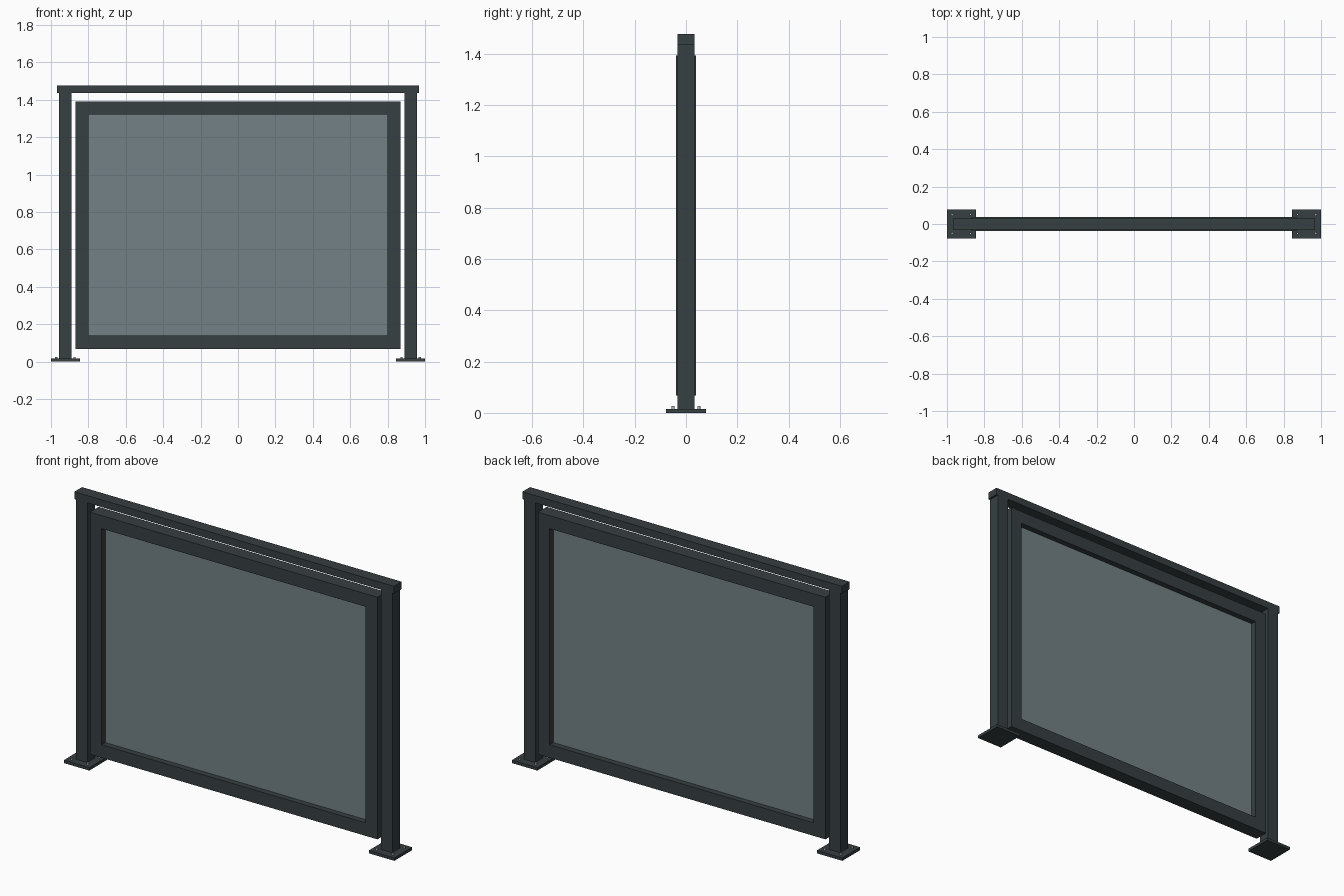
import bpy, bmesh, math

if "Cube" in bpy.data.objects:
    bpy.data.objects.remove(bpy.data.objects["Cube"])


def material(name, color):
    m = bpy.data.materials.new(name)
    m.diffuse_color = color
    m.use_nodes = True
    m.node_tree.nodes["Principled BSDF"].inputs["Base Color"].default_value = m.diffuse_color
    return m


METAL = material("dark_metal", (0.038, 0.05, 0.054, 1))
GLASS = material("tinted_glass", (0.17, 0.22, 0.235, 0.65))
STEEL = material("bolt_steel", (0.45, 0.47, 0.48, 1))


def finish(bm, name, mat):
    bmesh.ops.recalc_face_normals(bm, faces=bm.faces)
    me = bpy.data.meshes.new(name)
    bm.to_mesh(me)
    bm.free()
    me.materials.append(mat)
    ob = bpy.data.objects.new(name, me)
    bpy.context.collection.objects.link(ob)
    return ob


def box(name, x0, x1, hy, z0, z1, mat=METAL):
    bm = bmesh.new()
    bmesh.ops.create_cube(bm, size=1)
    for v in bm.verts:
        v.co = ((x0 + x1) / 2 + v.co.x * (x1 - x0), v.co.y * 2 * hy,
                (z0 + z1) / 2 + v.co.z * (z1 - z0))
    return finish(bm, name, mat)


def ring_frame(name, hx, z0, z1, w, hy):
    # one closed rectangular frame, swept around four mitred corners
    bm = bmesh.new()
    loops = []
    for sx, top in ((-1, 0), (1, 0), (1, 1), (-1, 1)):
        loop = []
        for inset, y in ((0, -hy), (w, -hy), (w, hy), (0, hy)):
            z = z1 - inset if top else z0 + inset
            loop.append(bm.verts.new((sx * (hx - inset), y, z)))
        loops.append(loop)
    for i in range(4):
        a, b = loops[i], loops[(i + 1) % 4]
        for j in range(4):
            k = (j + 1) % 4
            bm.faces.new((a[j], a[k], b[k], b[j]))
    return finish(bm, name, METAL)


# handrail, panel frame and glass
box("top_rail", -0.967, 0.967, 0.033, 1.436, 1.476)
ring_frame("panel_frame", 0.87, 0.068, 1.392, 0.071, 0.038)
box("glass_panel", -0.81, 0.81, 0.006, 0.13, 1.33, GLASS)

# posts with bolted base plates
for side, s in (("left", -1), ("right", 1)):
    cx = s * 0.923
    box(side + "_post", cx - 0.034, cx + 0.034, 0.033, 0.015, 1.437)
    box(side + "_base_plate", cx - 0.077, cx + 0.077, 0.077, 0, 0.016)
    for i, (dx, dy) in enumerate(((-1, -1), (1, -1), (1, 1), (-1, 1))):
        bpy.ops.mesh.primitive_cylinder_add(
            vertices=12, radius=0.006, depth=0.014,
            location=(cx + dx * 0.049, dy * 0.05, 0.019))
        bolt = bpy.context.object
        bolt.name = f"{side}_bolt_{i + 1}"
        bolt.data.materials.append(STEEL)
        bpy.ops.object.shade_smooth_by_angle(angle=math.radians(35))
